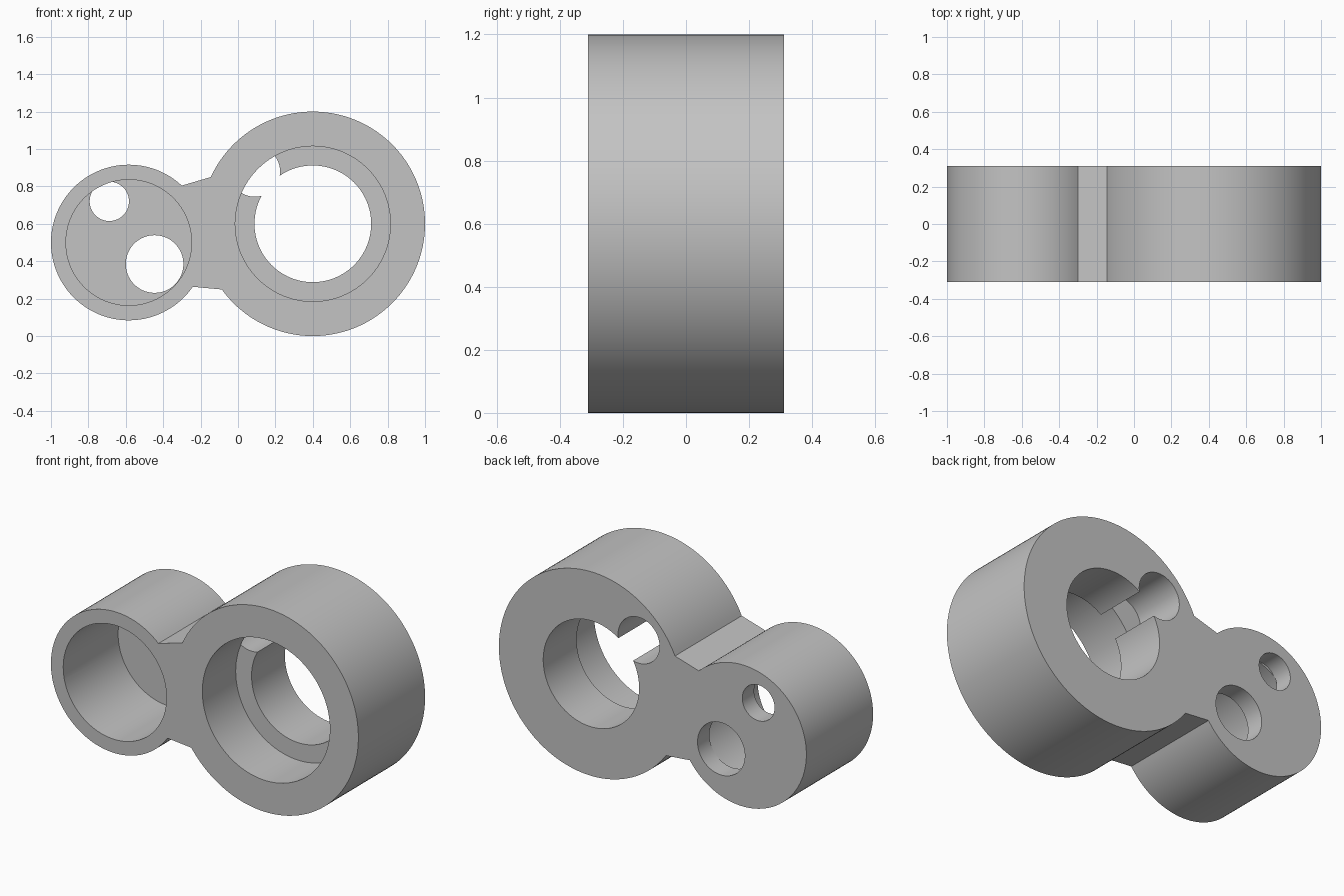
import bpy, bmesh, math

cube = bpy.data.objects.get("Cube")
if cube:
    bpy.data.objects.remove(cube, do_unlink=True)

HALF = 0.31                                  # half the thickness along y
BIG, BIG_R = (0.40, 0.60), 0.60
SMALL, SMALL_R = (-0.584, 0.50), 0.416
FLOOR = 0.20                                 # y where the small pocket ends

grey = bpy.data.materials.new("plain grey")
grey.use_nodes = True
colour = (0.55, 0.55, 0.55, 1)
grey.diffuse_color = colour
grey.node_tree.nodes["Principled BSDF"].inputs["Base Color"].default_value = colour


def arc(centre, radius, start, end, steps):
    """Points in the xz plane, counter-clockwise from start to end."""
    angles = [start + (end - start) * i / steps for i in range(steps + 1)]
    return [(centre[0] + radius * math.cos(a), centre[1] + radius * math.sin(a)) for a in angles]


def angle_to(centre, point):
    return math.atan2(point[1] - centre[1], point[0] - centre[0])


def prism(name, outline, y0, y1):
    """Extrude an xz outline from y0 to y1."""
    bm = bmesh.new()
    face = bm.faces.new([bm.verts.new((x, y0, z)) for x, z in outline])
    moved = bmesh.ops.extrude_face_region(bm, geom=[face])["geom"]
    bmesh.ops.translate(bm, vec=(0, y1 - y0, 0),
                        verts=[v for v in moved if isinstance(v, bmesh.types.BMVert)])
    bmesh.ops.recalc_face_normals(bm, faces=bm.faces)
    mesh = bpy.data.meshes.new(name)
    bm.to_mesh(mesh)
    bm.free()
    mesh.materials.append(grey)
    obj = bpy.data.objects.new(name, mesh)
    bpy.context.collection.objects.link(obj)
    return obj


# Body: two round ends joined by a short bridge
big_start = angle_to(BIG, (-0.085, 0.25))
big_end = angle_to(BIG, (-0.145, 0.85))
small_start = angle_to(SMALL, (-0.30, 0.805))
small_end = angle_to(SMALL, (-0.24, 0.262)) + math.tau
outline = arc(BIG, BIG_R, big_start, big_end, 120)
outline += arc(SMALL, SMALL_R, small_start, small_end, 96)
body = prism("double_ring_body", outline, -HALF, HALF)

# Bores, pocket and holes: name, centre, radius, y start, y end
BACK, FRONT = HALF + 0.1, -HALF - 0.1
cuts = [
    ("lip_bore", BIG, 0.312, -0.1, BACK),
    ("lip_notch", (0.09, 0.88), 0.135, -0.002, BACK),
    ("front_bore", BIG, 0.415, FRONT, 0.0),
    ("small_pocket", SMALL, 0.336, FRONT, FLOOR),
    ("upper_floor_hole", (-0.688, 0.72), 0.105, FLOOR - 0.003, BACK),
    ("lower_floor_hole", (-0.446, 0.385), 0.154, FLOOR - 0.003, BACK),
]
bpy.context.view_layer.objects.active = body
for name, centre, radius, y0, y1 in cuts:
    cutter = prism(name, arc(centre, radius, 0, math.tau, 96)[:-1], y0, y1)
    cutter.hide_render = True
    mod = body.modifiers.new(name, "BOOLEAN")
    mod.operation = "DIFFERENCE"
    mod.solver = "EXACT"
    mod.object = cutter
    bpy.ops.object.modifier_apply(modifier=mod.name)
    bpy.data.objects.remove(cutter, do_unlink=True)

# Smooth round walls, sharp rims
bpy.ops.object.select_all(action="DESELECT")
body.select_set(True)
bpy.ops.object.shade_smooth_by_angle(angle=math.radians(20))
